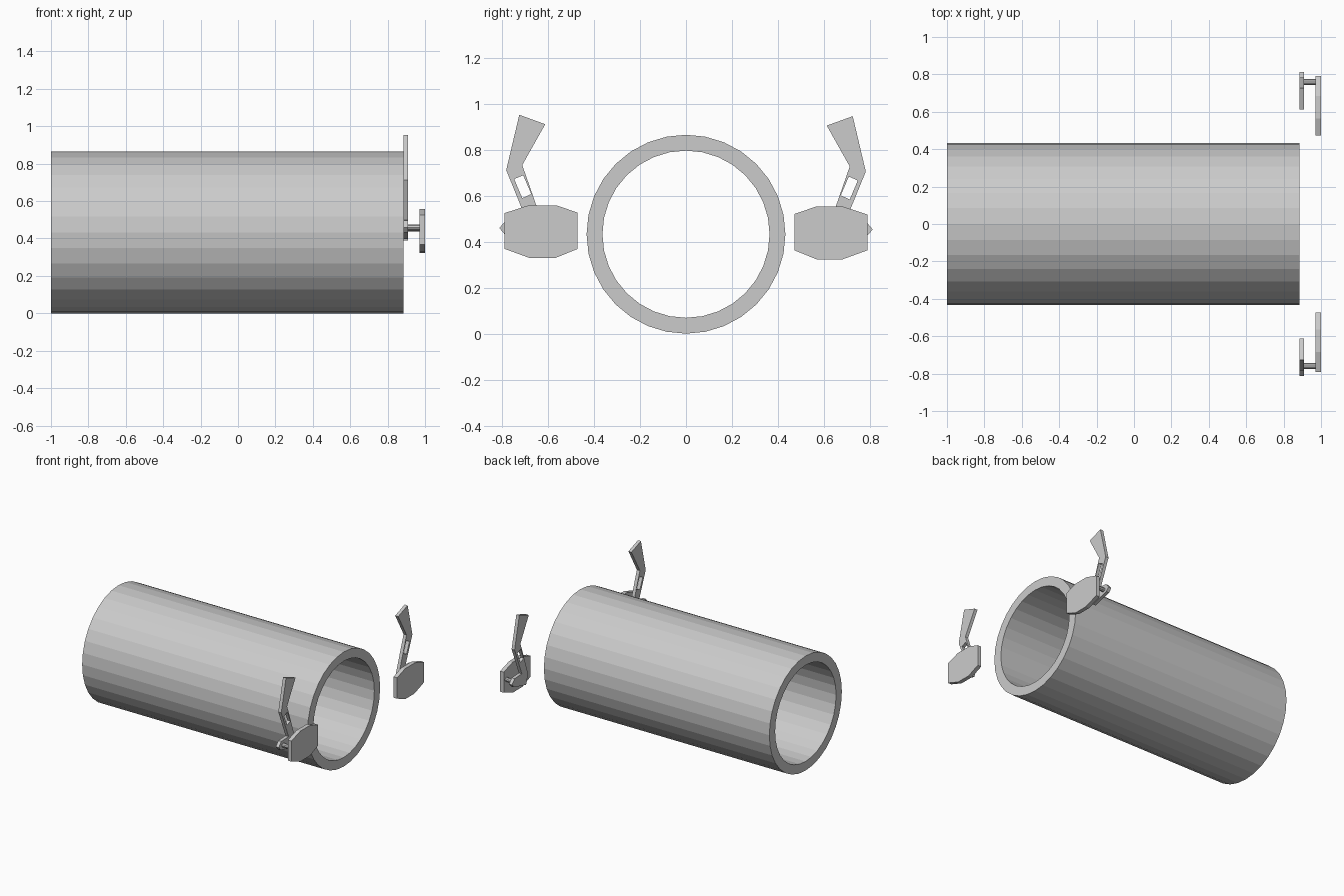
import bpy, bmesh, math

if "Cube" in bpy.data.objects:
    bpy.data.objects.remove(bpy.data.objects["Cube"])

TUBE_R, BORE_R, SIDES = 0.433, 0.364, 32
X_BACK, X_FRONT = -1.0, 0.885


def plate(name, loops, x0, x1):
    """Flat part: (y, z) outlines, later ones being holes, extruded from x0 to x1."""
    bm = bmesh.new()
    edges = []
    for loop in loops:
        vs = [bm.verts.new((x0, y, z)) for y, z in loop]
        edges += [bm.edges.new((vs[i - 1], vs[i])) for i in range(len(vs))]
    bmesh.ops.triangle_fill(bm, use_beauty=True, use_dissolve=False, edges=edges)
    ext = bmesh.ops.extrude_face_region(bm, geom=bm.faces[:])
    moved = [g for g in ext["geom"] if isinstance(g, bmesh.types.BMVert)]
    bmesh.ops.translate(bm, verts=moved, vec=(x1 - x0, 0, 0))
    bmesh.ops.recalc_face_normals(bm, faces=bm.faces[:])
    mesh = bpy.data.meshes.new(name)
    bm.to_mesh(mesh)
    bm.free()
    ob = bpy.data.objects.new(name, mesh)
    bpy.context.collection.objects.link(ob)
    return ob


def circle(y, z, r, n):
    return [(y + r * math.cos(2 * math.pi * i / n),
             z + r * math.sin(2 * math.pi * i / n)) for i in range(n)]


# hollow tube, open at both ends
plate("tube", [circle(0, TUBE_R, TUBE_R, SIDES), circle(0, TUBE_R, BORE_R, SIDES)],
      X_BACK, X_FRONT)

# outlines of the lever parts, drawn for the +y side
pad = [(.79, .522), (.685, .556), (.565, .556), (.472, .524),
       (.472, .366), (.57, .326), (.68, .326), (.79, .366)]
arm = [(.726, .950), (.613, .909), (.713, .731), (.622, .47), (.645, .393),
       (.79, .430), (.813, .457), (.783, .492), (.696, .496), (.783, .709)]
slot = [(.748, .670), (.709, .687), (.674, .605), (.713, .587)]

# a bent slotted arm, a peg and a thumb pad on each side
for side, label, dz in ((1, "right", -.003), (-1, "left", .003)):
    def place(loop):
        return [(side * y, z + dz) for y, z in loop]
    plate("lever_arm_" + label, [place(arm), place(slot)], X_FRONT, 0.91)
    plate("peg_" + label, [place(circle(.76, .456, .016, 10))], 0.908, 0.972)
    plate("thumb_pad_" + label, [place(pad)], 0.97, 1.0)
